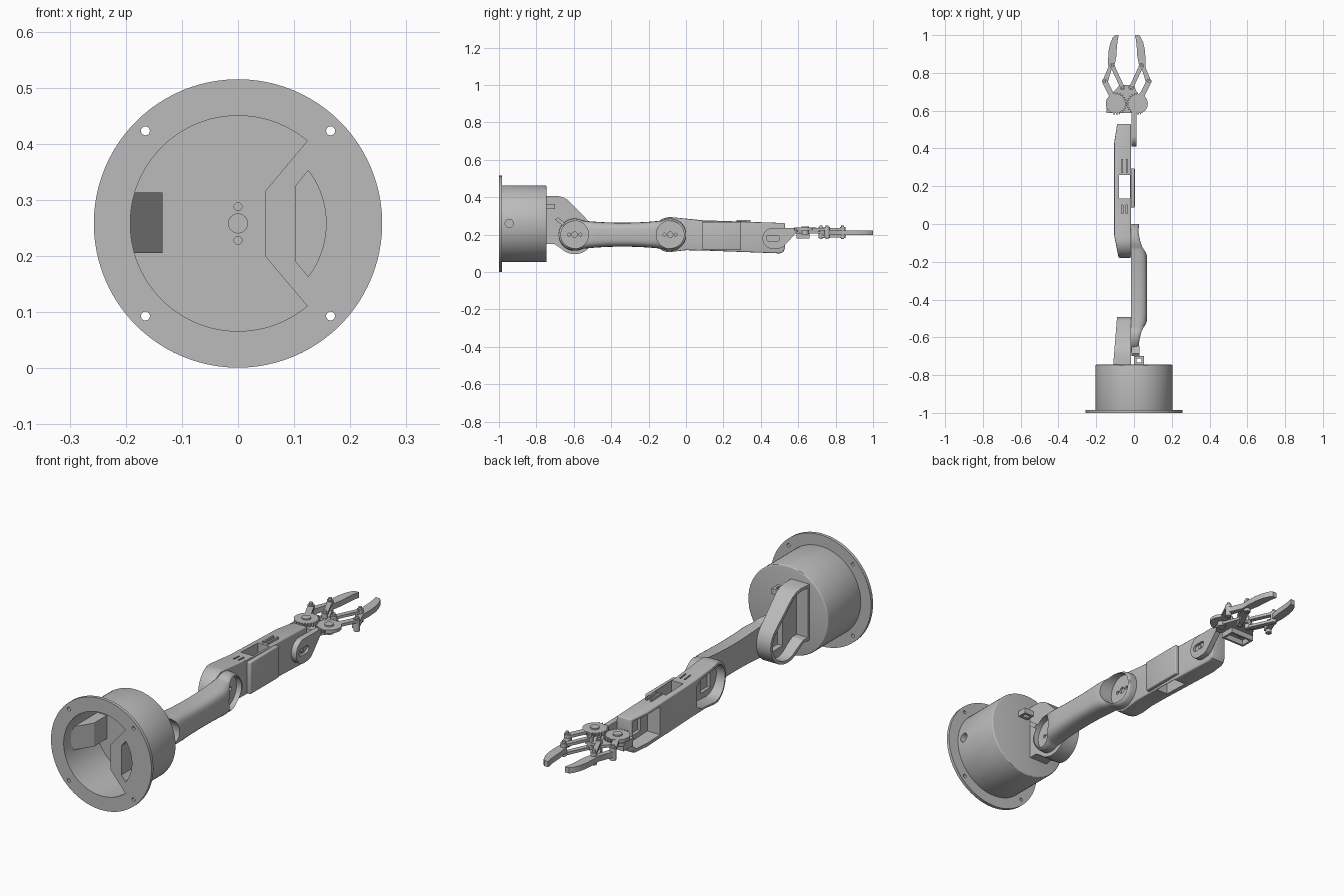
import bpy, bmesh
from math import sin, cos, pi, radians, sqrt, hypot, atan2
from mathutils import Vector

if "Cube" in bpy.data.objects:
    bpy.data.objects.remove(bpy.data.objects["Cube"])

grey = bpy.data.materials.new("light_grey")
grey.use_nodes = True
grey.diffuse_color = (0.5, 0.5, 0.5, 1)
grey.node_tree.nodes["Principled BSDF"].inputs["Base Color"].default_value = (0.5, 0.5, 0.5, 1)


def make(name, bm):
    bmesh.ops.recalc_face_normals(bm, faces=bm.faces)
    me = bpy.data.meshes.new(name)
    bm.to_mesh(me)
    bm.free()
    me.materials.append(grey)
    ob = bpy.data.objects.new(name, me)
    bpy.context.collection.objects.link(ob)
    return ob


def activate(ob):
    bpy.ops.object.select_all(action='DESELECT')
    bpy.context.view_layer.objects.active = ob
    ob.select_set(True)


def prism(name, pts, axis, lo, hi):
    """Extrude a 2D outline along an axis (remaining axes keep x, y, z order)."""
    bm = bmesh.new()
    k = "xyz".index(axis)

    def ring(h):
        return [bm.verts.new(list(p[:k]) + [h] + list(p[k:])) for p in pts]
    a, b = ring(lo), ring(hi)
    bm.faces.new(a)
    bm.faces.new(b)
    for i in range(len(pts)):
        j = (i + 1) % len(pts)
        bm.faces.new((a[i], a[j], b[j], b[i]))
    return make(name, bm)


def arc(u, v, r, a0, a1, n=24):
    return [(u + r * cos(radians(a0 + (a1 - a0) * i / n)),
             v + r * sin(radians(a0 + (a1 - a0) * i / n))) for i in range(n + 1)]


def disc(name, c, r, axis, lo, hi, n=32):
    return prism(name, arc(c[0], c[1], r, 0, 360 - 360 / n, n - 1), axis, lo, hi)


def rect(u0, u1, v0, v1):
    return [(u0, v0), (u1, v0), (u1, v1), (u0, v1)]


def capsule(p, q, r):
    a = atan2(q[1] - p[1], q[0] - p[0]) * 180 / pi
    return arc(*p, r, a + 90, a + 270, 10) + arc(*q, r, a - 90, a + 90, 10)


def cut(ob, *cutters):
    for c in cutters:
        m = ob.modifiers.new("cut", 'BOOLEAN')
        m.operation, m.object, m.solver = 'DIFFERENCE', c, 'EXACT'
        activate(ob)
        bpy.ops.object.modifier_apply(modifier=m.name)
        bpy.data.objects.remove(c)


def shave(ob, co, no):
    """Slice away everything on the normal side of a plane."""
    bm = bmesh.new()
    bm.from_mesh(ob.data)
    g = bm.verts[:] + bm.edges[:] + bm.faces[:]
    r = bmesh.ops.bisect_plane(bm, geom=g, plane_co=co, plane_no=no, clear_outer=True)
    bmesh.ops.edgeloop_fill(bm, edges=[e for e in r["geom_cut"] if isinstance(e, bmesh.types.BMEdge)])
    bmesh.ops.recalc_face_normals(bm, faces=bm.faces)
    bm.to_mesh(ob.data)
    bm.free()


def bevel(ob, w):
    m = ob.modifiers.new("bevel", 'BEVEL')
    m.width, m.segments, m.angle_limit = w, 3, radians(50)
    activate(ob)
    bpy.ops.object.modifier_apply(modifier=m.name)


CZ = 0.258          # height of the base axis
SHOULDER, ELBOW = (-0.595, 0.2), (-0.085, 0.2)

# Base: flange, drum and closed back
drum = disc("base_drum", (0, CZ), 0.205, 'y', -0.99, -0.745, 96)
bevel(drum, 0.006)
cut(drum, disc("c", (0, CZ), 0.192, 'y', -1.1, -0.765, 96))
flange = disc("base_flange", (0, CZ), 0.257, 'y', -1, -0.985, 96)
cut(flange, disc("c", (0, CZ), 0.192, 'y', -1.1, -0.9, 96))
for sx in (-1, 1):
    for sz in (-1, 1):
        cut(flange, disc("c", (sx * 0.165, CZ + sz * 0.165), 0.008, 'y', -1.1, -0.9, 16))
for z, r in ((0, 0.017), (0.03, 0.007), (-0.03, 0.007)):
    cut(drum, disc("c", (0, CZ + z), r, 'y', -0.8, -0.752, 24))

# Inner housing flush with the flange, with a segment-shaped pocket
housing = prism("base_housing", [(0.048, 0.315), (0.048, 0.2)] + arc(0, CZ, 0.194, -50, 50, 32),
                'y', -1, -0.75)
cut(housing, prism("c", [(0.103, 0.325), (0.103, 0.19)] + arc(0, CZ, 0.157, -37, 37, 20),
                   'y', -1.1, -0.79))
for ob in (drum, housing):
    cut(ob, disc("c", (-0.945, 0.26), 0.022, 'x', 0.13, 0.3, 24))
prism("base_socket", [(-0.193, -0.95), (-0.135, -0.86), (-0.135, -0.76), (-0.193, -0.76)],
      'z', 0.205, 0.313)

# Cable loops on the base and the upper arm
loop = prism("base_cable_loop", rect(0, 0.052, -0.75, -0.7), 'z', 0.337, 0.363)
cut(loop, prism("c", rect(0.012, 0.04, -0.733, -0.712), 'z', 0.2, 0.5))
loop = prism("arm_cable_loop", [(-0.7, 0.28), (-0.685, 0.292), (-0.645, 0.262), (-0.66, 0.248)], 'x', -0.013, 0.03)
cut(loop, prism("c", [(-0.682, 0.276), (-0.676, 0.281), (-0.66, 0.268), (-0.666, 0.263)], 'x', -0.005, 0.022))


# Shoulder bracket: hollow shell open to the right
def bracket_outline(d):
    return ([(-0.75 + d, 0.15 + d), (-0.705, 0.15 + d)] + arc(*SHOULDER, 0.104 - d, 225, 400)
            + [(-0.632 - d * 0.7, 0.385 - d * 0.7), (-0.66, 0.401 - d), (-0.69, 0.408 - d),
               (-0.75 + d, 0.408 - d)])


bracket = prism("shoulder_bracket", bracket_outline(0), 'x', -0.13, -0.017)
shave(bracket, (-0.11, -0.745, 0), (-1, 0.08, 0))
cut(bracket, prism("c", bracket_outline(0.014), 'x', -0.3, -0.05),
    prism("c", [(-0.635, 0.15), (-0.565, 0.15), (-0.565, 0.29), (-0.635, 0.29)], 'x', -0.3, -0.024))


# Upper arm: lofted rounded body with a cup at each joint
def lerp(y, keys):
    for (a, u), (b, v) in zip(keys, keys[1:]):
        if y <= b:
            return u + (v - u) * max(0, y - a) / (b - a)
    return keys[-1][1]


def half_height(y):
    h = 0
    for c, _ in (SHOULDER, ELBOW):
        h = max(h, sqrt(max(0, 0.086 ** 2 - (y - c) ** 2)))
    if SHOULDER[0] < y < ELBOW[0]:
        h = max(h, 0.064 + 0.25 * (y + 0.34) ** 2)
    return max(h, 0.004)


y0, y1 = SHOULDER[0] - 0.0859, ELBOW[0] + 0.0859
bm = bmesh.new()
rows = []
N = 100
for i in range(N + 1):
    y = (y0 + y1) / 2 - (y1 - y0) / 2 * cos(pi * i / N)
    top = lerp(y, [(-0.69, 0.02), (-0.64, 0.032), (-0.52, 0.067), (-0.49, 0.07),
                   (-0.19, 0.07), (-0.16, 0.067), (-0.04, 0.03), (0.005, 0.024)]) + 0.015
    h = half_height(y)
    row = []
    for k in range(17):
        c, s = cos(pi * k / 16), max(0, sin(pi * k / 16))
        s = 0 if k in (0, 16) else s ** 0.5
        row.append(bm.verts.new((-0.015 + top * s, y, 0.2 + h * (abs(c) ** 0.55) * (1 if c > 0 else -1))))
    rows.append(row)
for a, b in zip(rows, rows[1:]):
    for k in range(17):
        j = (k + 1) % 17
        bm.faces.new((a[k], a[j], b[j], b[k]))
bm.faces.new(rows[0])
bm.faces.new(rows[-1])
arm = make("upper_arm", bm)
for c in (SHOULDER, ELBOW):
    cut(arm, disc("c", c, 0.074, 'x', 0.0, 0.2, 48))
    for dy, r in ((0, 0.015), (-0.03, 0.008), (0.03, 0.008)):
        cut(arm, disc("c", (c[0] + dy, c[1]), r, 'x', -0.01, 0.1, 16))

# Forearm: tapered shell with two side pockets and a vertical opening
forearm = prism("forearm", arc(*ELBOW, 0.094, 80, 265)
                + [(0, 0.117), (0.1, 0.115), (0.5, 0.1), (0.52, 0.107), (0.53, 0.13),
                   (0.53, 0.262), (0.09, 0.277)], 'x', -0.105, -0.016)
shave(forearm, (-0.105, -0.06, 0), (-1, -0.2, 0))
shave(forearm, (-0.105, 0.43, 0), (-1, 0.16, 0))
bevel(forearm, 0.006)
cut(forearm,
    prism("c", arc(*ELBOW, 0.08, 90, 270) + [(0.04, 0.13), (0.07, 0.15), (0.07, 0.245), (0.04, 0.265)],
          'x', -0.3, -0.04),
    prism("c", rect(-0.12, -0.05, 0.15, 0.25), 'x', -0.3, -0.024),
    prism("c", [(0.34, 0.125), (0.5, 0.118), (0.516, 0.135), (0.516, 0.25), (0.34, 0.255)], 'x', -0.3, -0.04),
    prism("c", rect(0.39, 0.49, 0.145, 0.215), 'x', -0.3, -0.024),
    prism("c", rect(-0.08, -0.021, 0.135, 0.26), 'z', 0, 0.5))
for x in (-0.065, -0.042):
    prism("cable_rib", rect(x, x + 0.008, 0.27, 0.345), 'z', 0.26, 0.279)
    cut(forearm, prism("c", rect(x, x + 0.007, 0.055, 0.1), 'z', 0.265, 0.4))
bevel(prism("forearm_cover", rect(0.087, 0.295, 0.12, 0.268), 'x', -0.017, 0.004), 0.005)

# Wrist plate
wrist = prism("wrist_plate", arc(0.465, 0.18, 0.056, 90, 270)
              + [(0.5, 0.126), (0.52, 0.135), (0.585, 0.205), (0.6, 0.215), (0.6, 0.235), (0.57, 0.235)],
              'x', -0.014, 0.012)
cut(wrist, prism("c", capsule((0.445, 0.18), (0.485, 0.18), 0.016), 'x', 0.0, 0.1))
disc("wrist_screw", (0.465, 0.18), 0.009, 'x', -0.002, 0.006, 16)

# Gripper base with an open frame below
GX = -0.038
prism("gripper_base", [(-0.145, 0.588), (0.012, 0.588), (0.03, 0.61), (0.03, 0.655), (0, 0.735),
                       (-0.076, 0.735), (-0.145, 0.66)], 'z', 0.205, 0.218)
frame = prism("servo_frame", rect(-0.143, -0.02, 0.59, 0.66), 'z', 0.18, 0.206)
cut(frame, prism("c", rect(-0.133, -0.03, 0.6, 0.65), 'z', 0.1, 0.3))

# Gripper sides: gear, linkage, finger and pins, mirrored about the gripper axis
FINGER = [(0.105, 0.738), (0.122, 0.742), (0.129, 0.757), (0.098, 0.83), (0.099, 0.87),
          (0.096, 0.92), (0.087, 0.96), (0.073, 0.99), (0.063, 1), (0.043, 1), (0.049, 0.97),
          (0.053, 0.93), (0.055, 0.89), (0.062, 0.855), (0.067, 0.833), (0.08, 0.82)]
for s, side in ((-1, "right_"), (1, "left_")):
    def at(dx, y):
        return (GX + s * dx, y)
    hub, knee = at(0.058, 0.637), at(0.117, 0.755)
    anchor, knuckle = at(0.023, 0.722), at(0.077, 0.838)
    teeth = []
    for i in range(96):
        a = 2 * pi * i / 96
        toothed = cos(a) < 0.3
        r = (0.06 if (i // 2 + (s > 0)) % 2 else 0.05) if toothed else 0.053
        teeth.append(at(0.058 + r * cos(a), 0.637 + r * sin(a)))
    prism(side + "gear", teeth, 'z', 0.222, 0.237)
    disc(side + "gear_hub", hub, 0.02, 'z', 0.2, 0.243)
    for lo, hi, layer in ((0.223, 0.236, "upper_"), (0.184, 0.197, "lower_")):
        prism(side + layer + "link", capsule(anchor, knuckle, 0.011), 'z', lo, hi)
        if layer == "upper_":
            prism(side + "crank", capsule(hub, knee, 0.014), 'z', lo, hi)
    prism(side + "finger", [at(*p) for p in FINGER], 'z', 0.197, 0.223)
    for p in (anchor, knee, knuckle):
        disc(side + "pin", p, 0.014, 'z', 0.182, 0.24, 20)
        disc(side + "pin_head", p, 0.008, 'z', 0.178, 0.25, 16)

# Smooth the round walls, keep edges crisp
bpy.ops.object.select_all(action='DESELECT')
for ob in bpy.context.scene.objects:
    if ob.type == 'MESH':
        ob.select_set(True)
        bpy.context.view_layer.objects.active = ob
bpy.ops.object.shade_smooth_by_angle(angle=radians(30))
